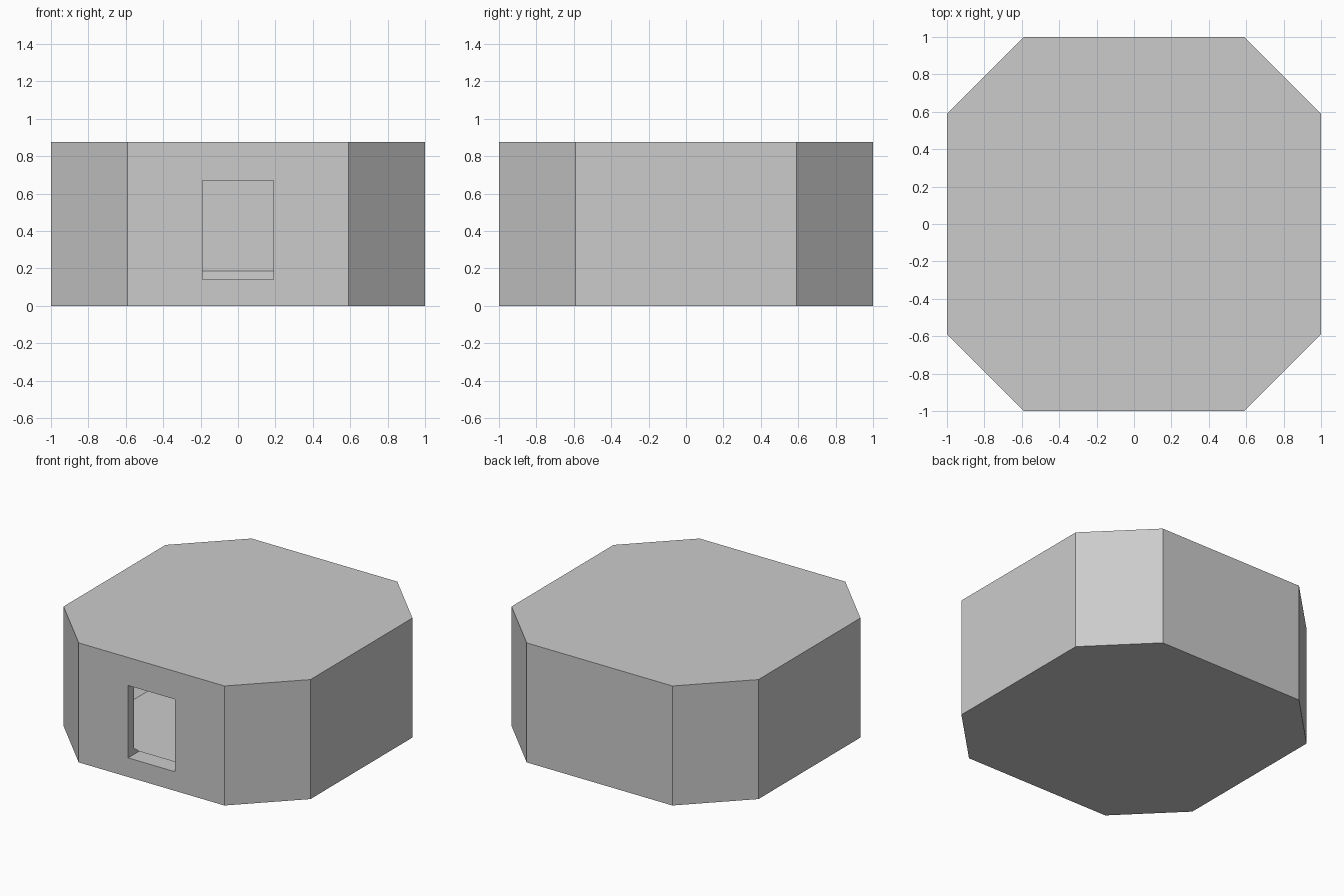
import bpy, bmesh
from mathutils import Vector

if "Cube" in bpy.data.objects:
    bpy.data.objects.remove(bpy.data.objects["Cube"])

def octagon(r):
    c = r * 0.4142
    c = c + (0.59 - 0.4142) * r
    return [(c, -r), (r, -c), (r, c), (c, r), (-c, r), (-r, c), (-r, -c), (-c, -r)]

def prism(name, rings):
    """Stack octagon rings given as (radius, z) and cap both ends."""
    bm = bmesh.new()
    loops = [[bm.verts.new((x, y, z)) for x, y in octagon(r)] for r, z in rings]
    for a, b in zip(loops, loops[1:]):
        for i in range(8):
            j = (i + 1) % 8
            bm.faces.new((a[i], a[j], b[j], b[i]))
    bm.faces.new(loops[0][::-1])
    bm.faces.new(loops[-1])
    bmesh.ops.recalc_face_normals(bm, faces=bm.faces)
    me = bpy.data.meshes.new(name)
    bm.to_mesh(me)
    bm.free()
    ob = bpy.data.objects.new(name, me)
    bpy.context.collection.objects.link(ob)
    return ob

# outer octagonal shell
shell = prism("shell", [(1, 0), (1, 0.875)])

# hollow room with a sloped skirt around floor and ceiling
room = prism("room_cutter", [(0.77, 0.07), (0.93, 0.185), (0.93, 0.69), (0.77, 0.805)])

# front opening
bpy.ops.mesh.primitive_cube_add(size=1, location=(0, -0.95, 0.405))
opening = bpy.context.object
opening.name = "opening_cutter"
opening.scale = (0.38, 0.5, 0.53)

for cutter in (room, opening):
    cutter.hide_render = True
    cutter.hide_set(True)
    m = shell.modifiers.new(cutter.name, 'BOOLEAN')
    m.operation = 'DIFFERENCE'
    m.solver = 'EXACT'
    m.object = cutter
